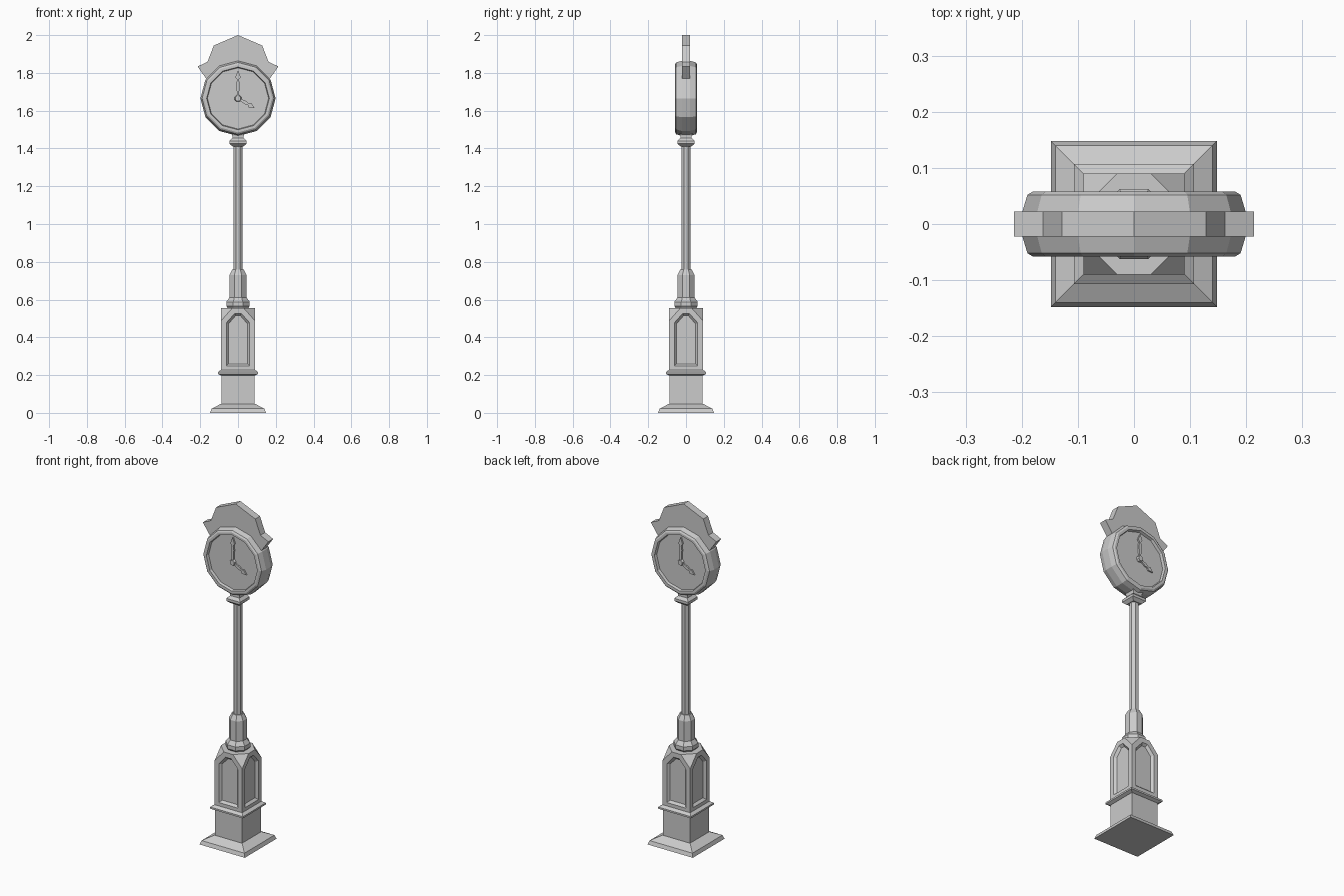
import bpy, bmesh, math
from mathutils import Matrix, Vector

if "Cube" in bpy.data.objects:
    bpy.data.objects.remove(bpy.data.objects["Cube"])

grey = bpy.data.materials.new("light_grey")
grey.use_nodes = True
grey.diffuse_color = (0.6, 0.6, 0.6, 1)
grey.node_tree.nodes["Principled BSDF"].inputs["Base Color"].default_value = (0.6, 0.6, 0.6, 1)


def finish(name, bm, matrix=Matrix()):
    bmesh.ops.recalc_face_normals(bm, faces=bm.faces)
    bm.transform(matrix)
    mesh = bpy.data.meshes.new(name)
    bm.to_mesh(mesh)
    bm.free()
    mesh.materials.append(grey)
    obj = bpy.data.objects.new(name, mesh)
    bpy.context.collection.objects.link(obj)
    return obj


def loft(name, profile, sides, flat_front=True, matrix=Matrix()):
    """Stack regular polygons (half width, height) into a closed solid."""
    bm = bmesh.new()
    scale = 1 / math.cos(math.pi / sides) if flat_front else 1
    turn = math.pi / sides if flat_front else 0
    rings = []
    for half, z in profile:
        angles = [turn + math.tau * i / sides for i in range(sides)]
        rings.append([bm.verts.new((half * scale * math.cos(a), half * scale * math.sin(a), z))
                      for a in angles])
    for low, high in zip(rings, rings[1:]):
        for i in range(sides):
            j = (i + 1) % sides
            bm.faces.new((low[i], low[j], high[j], high[i]))
    bm.faces.new(rings[0])
    bm.faces.new(rings[-1])
    return finish(name, bm, matrix)


def plate(name, half_outline, y0, y1, matrix=Matrix()):
    """Extrude an outline, mirrored across x = 0, along y."""
    mirrored = [(-x, z) for x, z in reversed(half_outline) if x > 0]
    bm = bmesh.new()
    face = bm.faces.new([bm.verts.new((x, y0, z)) for x, z in half_outline + mirrored])
    grown = bmesh.ops.extrude_face_region(bm, geom=[face])["geom"]
    moved = [v for v in grown if isinstance(v, bmesh.types.BMVert)]
    bmesh.ops.translate(bm, verts=moved, vec=(0, y1 - y0, 0))
    return finish(name, bm, matrix)


# Square foot, plinth and moulding
loft("foot", [(0.148, 0), (0.14, 0.022), (0.092, 0.047)], 4)
loft("plinth", [(0.088, 0.04), (0.088, 0.21)], 4)
loft("plinth_moulding", [(0.09, 0.198), (0.107, 0.206), (0.107, 0.216), (0.09, 0.228)], 4)

# Pedestal with cut top corners and a recessed arched panel on each side
bm = bmesh.new()
w, t = 0.09, 0.03
for sx in (-1, 1):
    for sy in (-1, 1):
        for x, y, z in ((w, w, 0.22), (w, w, 0.487), (t, w, 0.555), (w, t, 0.555)):
            bm.verts.new((sx * x, sy * y, z))
bmesh.ops.convex_hull(bm, input=bm.verts)
bmesh.ops.dissolve_limit(bm, angle_limit=0.02, verts=bm.verts, edges=bm.edges)
bmesh.ops.recalc_face_normals(bm, faces=bm.faces)
walls = [f for f in bm.faces if abs(f.normal.z) < 0.1]
bmesh.ops.inset_individual(bm, faces=walls, thickness=0.028, use_even_offset=True)
bmesh.ops.inset_individual(bm, faces=walls, thickness=0.012, depth=-0.014, use_even_offset=True)
finish("pedestal", bm)

# Eight-sided collar, sleeve and pole
loft("collar", [(0.05, 0.55), (0.062, 0.565), (0.062, 0.588), (0.045, 0.612)], 8)
loft("sleeve", [(0.045, 0.6), (0.045, 0.73), (0.03, 0.76)], 8)
loft("pole", [(0.024, 0.75), (0.024, 1.42)], 8)

# Square capital under the clock
loft("capital", [(0.028, 1.41), (0.045, 1.425), (0.045, 1.44), (0.03, 1.455),
                 (0.03, 1.468), (0.038, 1.49)], 4)

# Twelve-sided clock case with a recessed dial on both sides
centre = Matrix.Translation((0, 0, 1.665))
half_case = [(0.162, -0.042), (0.166, -0.058), (0.18, -0.058), (0.19, -0.052), (0.199, -0.022)]
case = half_case + [(r, -d) for r, d in reversed(half_case)]
upright = Matrix.Rotation(math.pi / 2, 4, "X")
loft("clock_case", case, 12, False, centre @ upright)

# Crest plate above the case
plate("crest", [(0, 2.0), (0.128, 1.945), (0.162, 1.858), (0.214, 1.834),
                (0.165, 1.765), (0, 1.72)], -0.022, 0.022)

# Hands and hub on each dial
minute = [(0.004, 0), (0.009, 0.075), (0.005, 0.1), (0.014, 0.112), (0, 0.148)]
hour = [(0.004, 0), (0.009, 0.045), (0.005, 0.065), (0.014, 0.074), (0, 0.102)]
for side, spin in (("front", 0), ("back", math.pi)):
    place = centre @ Matrix.Rotation(spin, 4, "Z")
    plate(side + "_minute_hand", minute, -0.052, -0.041, place)
    plate(side + "_hour_hand", hour, -0.05, -0.041,
          place @ Matrix.Rotation(math.radians(120), 4, "Y"))
    loft(side + "_hub", [(0.018, 0.041), (0.014, 0.056)], 8, True, place @ upright)
